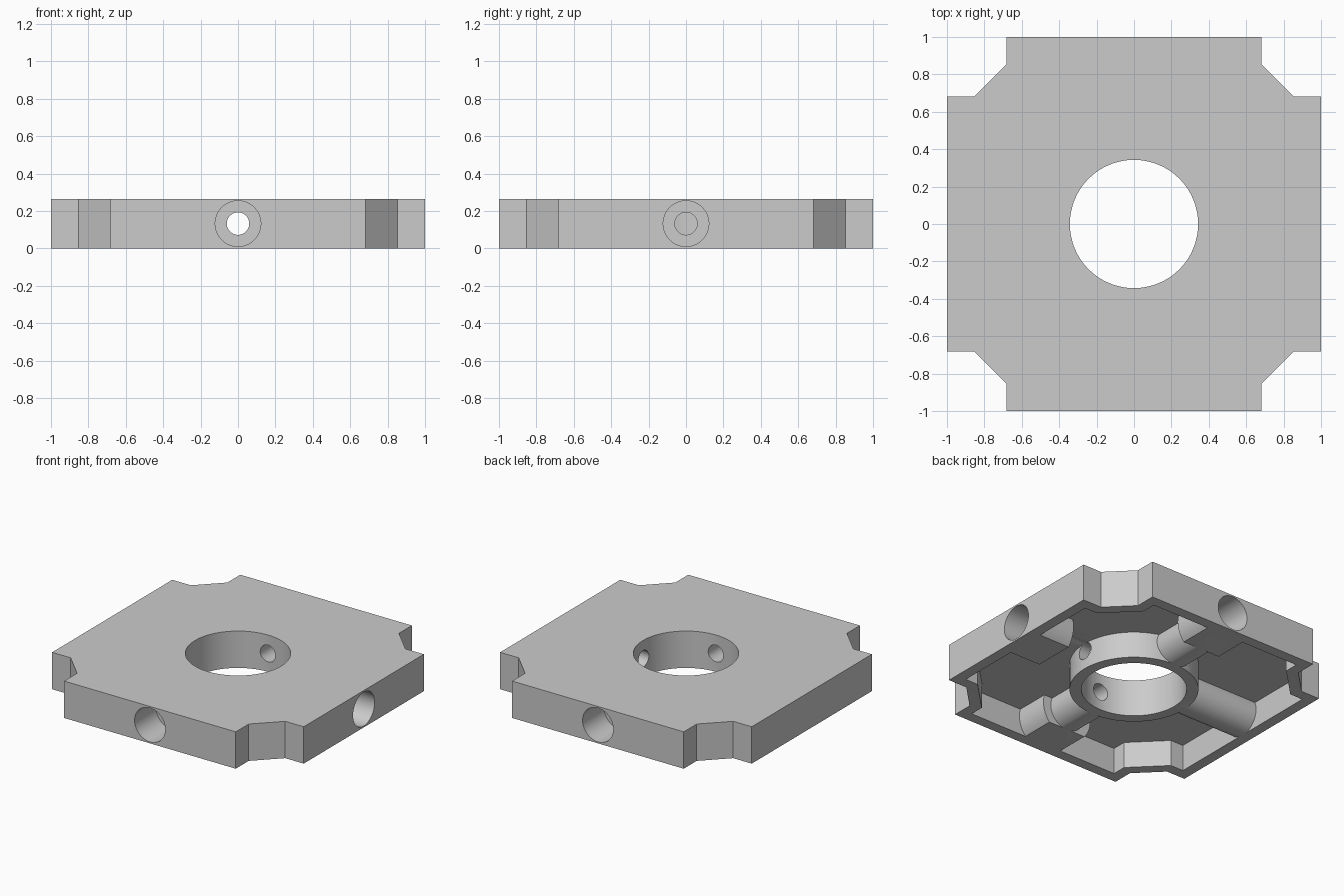
import bpy, bmesh, math
from mathutils import Matrix, Vector

old = bpy.data.objects.get("Cube")
if old:
    bpy.data.objects.remove(old, do_unlink=True)

HEIGHT, WALL = 0.265, 0.077
MID = HEIGHT / 2
HOLE, BORE, PIN = 0.343, 0.122, 0.06
STEP = 0.68          # inner end of the wide sockets

grey = bpy.data.materials.new("light grey")
grey.use_nodes = True
color = (0.6, 0.6, 0.6, 1)
grey.diffuse_color = color
grey.node_tree.nodes["Principled BSDF"].inputs["Base Color"].default_value = color


def finish(name, bm):
    bmesh.ops.recalc_face_normals(bm, faces=bm.faces)
    mesh = bpy.data.meshes.new(name)
    bm.to_mesh(mesh)
    bm.free()
    mesh.materials.append(grey)
    obj = bpy.data.objects.new(name, mesh)
    bpy.context.collection.objects.link(obj)
    return obj


def notched_prism(name, side, notch, diagonal, z0, z1):
    """Square with chamfered corner notches, extruded from z0 to z1."""
    corner = [(side, notch), (diagonal - notch, notch),
              (notch, diagonal - notch), (notch, side)]
    bm = bmesh.new()
    verts = []
    for turn in range(4):
        rot = Matrix.Rotation(turn * math.pi / 2, 3, 'Z')
        verts += [bm.verts.new(rot @ Vector((x, y, z0))) for x, y in corner]
    face = bm.faces.new(verts)
    grown = bmesh.ops.extrude_face_region(bm, geom=[face])["geom"]
    top = [g for g in grown if isinstance(g, bmesh.types.BMVert)]
    bmesh.ops.translate(bm, verts=top, vec=(0, 0, z1 - z0))
    return finish(name, bm)


def cylinder(name, radius, start, end, angle=None):
    """Upright cylinder, or a level one at mid height pointing along angle."""
    bm = bmesh.new()
    bmesh.ops.create_cone(bm, cap_ends=True, segments=64, radius1=radius,
                          radius2=radius, depth=end - start,
                          matrix=Matrix.Translation((0, 0, (start + end) / 2)))
    if angle is not None:
        bm.transform(Matrix.Translation((0, 0, MID)) @ Matrix.Rotation(angle, 4, 'Z')
                     @ Matrix.Rotation(math.pi / 2, 4, 'Y'))
    return finish(name, bm)


def cut(target, cutter):
    mod = target.modifiers.new("cut", 'BOOLEAN')
    mod.operation, mod.solver, mod.object = 'DIFFERENCE', 'EXACT', cutter
    bpy.context.view_layer.objects.active = target
    bpy.ops.object.modifier_apply(modifier=mod.name)
    bpy.data.objects.remove(cutter, do_unlink=True)


# Outer block
plate = notched_prism("mounting_plate", 1.0, 0.682, 1.535, 0, HEIGHT)

# Underside cavity, leaving the hub ring and stepped tubes standing
cavity = notched_prism("cavity_cutter", 1 - WALL, 0.682 - WALL,
                       1.535 - WALL * math.sqrt(2), -0.1, HEIGHT - WALL)
cut(cavity, cylinder("hub_ring", HOLE + WALL, -0.3, 0.5))
for i in range(4):
    angle = i * math.pi / 2
    cut(cavity, cylinder("narrow_tube", PIN + WALL, 0.2, 1.2, angle))
    cut(cavity, cylinder("wide_tube", BORE + WALL, STEP, 1.3, angle))
cut(plate, cavity)

# Centre hole, pin holes and wide sockets
cut(plate, cylinder("centre_cutter", HOLE, -0.2, 0.5))
for i in range(4):
    angle = i * math.pi / 2
    cut(plate, cylinder("pin_cutter", PIN, 0.1, 1.2, angle))
    cut(plate, cylinder("socket_cutter", BORE, STEP + WALL, 1.3, angle))

bpy.ops.object.select_all(action='DESELECT')
plate.select_set(True)
bpy.context.view_layer.objects.active = plate
bpy.ops.object.shade_smooth_by_angle(angle=math.radians(30))
